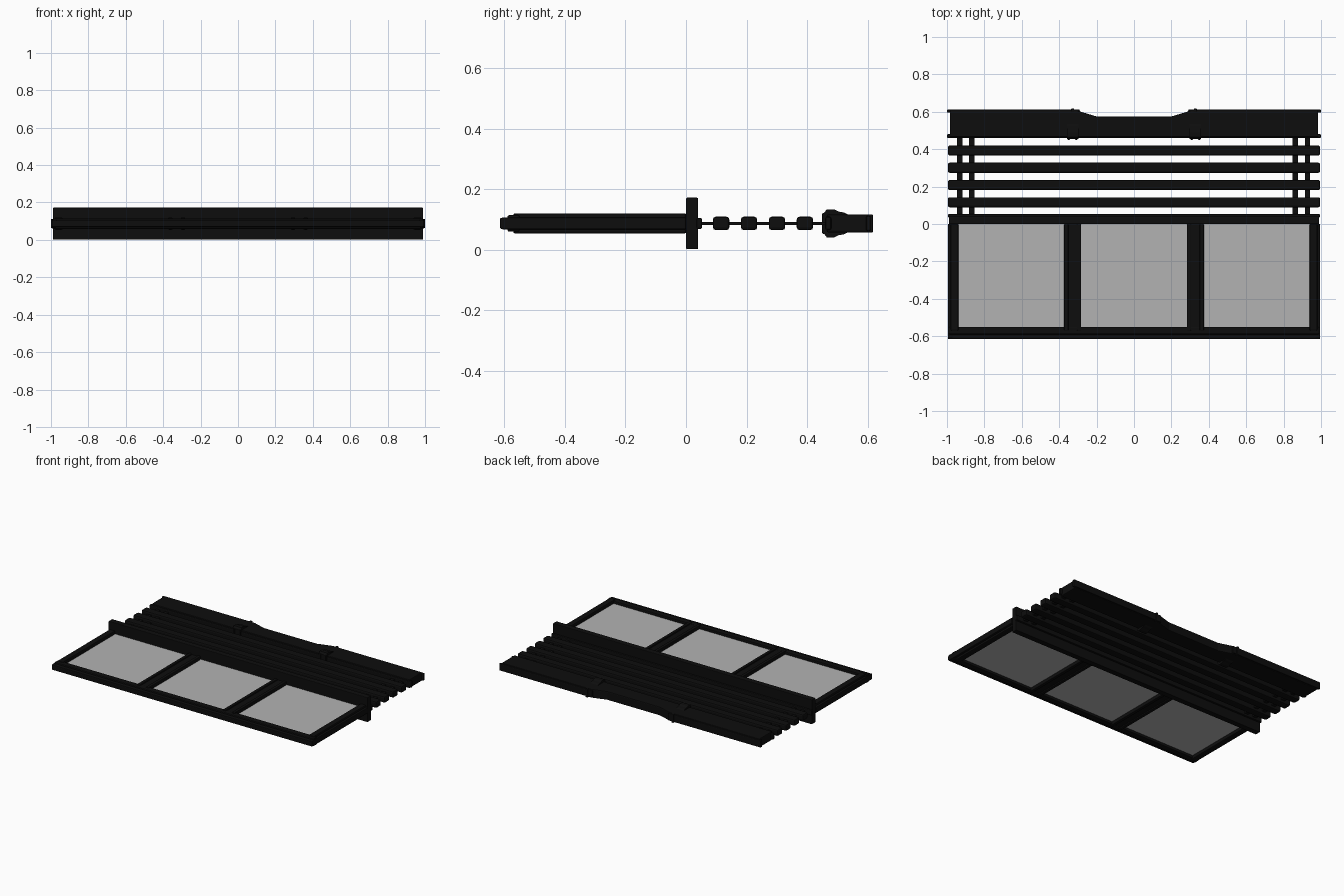
import bpy
import bmesh

if "Cube" in bpy.data.objects:
    bpy.data.objects.remove(bpy.data.objects["Cube"], do_unlink=True)

MID = 0.087  # height of the middle plane


def material(name, colour):
    mat = bpy.data.materials.new(name)
    mat.use_nodes = True
    mat.diffuse_color = colour
    bsdf = next(n for n in mat.node_tree.nodes if n.type == "BSDF_PRINCIPLED")
    bsdf.inputs["Base Color"].default_value = colour
    return mat


BLACK = material("black paint", (0.004, 0.004, 0.004, 1))
GREY = material("grey glass", (0.45, 0.45, 0.45, 1))


def finish(name, bm, mat, bevel):
    bmesh.ops.recalc_face_normals(bm, faces=bm.faces)
    mesh = bpy.data.meshes.new(name)
    bm.to_mesh(mesh)
    bm.free()
    mesh.materials.append(mat)
    obj = bpy.data.objects.new(name, mesh)
    bpy.context.collection.objects.link(obj)
    if bevel:
        mod = obj.modifiers.new("soft edges", "BEVEL")
        mod.width = bevel
        mod.segments = 2
    return obj


def box(name, x, y, height, mat=BLACK, bevel=0.0):
    """Box between two x and two y limits, centred on the middle plane."""
    bm = bmesh.new()
    bmesh.ops.create_cube(bm, size=1)
    for v in bm.verts:
        v.co.x = sum(x) / 2 + v.co.x * (x[1] - x[0])
        v.co.y = sum(y) / 2 + v.co.y * (y[1] - y[0])
        v.co.z = MID + v.co.z * height
    return finish(name, bm, mat, bevel)


def prism(name, points, offset, bevel=0.0):
    """Extrude a closed outline along the offset."""
    bm = bmesh.new()
    face = bm.faces.new([bm.verts.new(p) for p in points])
    new = bmesh.ops.extrude_face_region(bm, geom=[face])["geom"]
    bmesh.ops.translate(bm, vec=offset,
                        verts=[g for g in new if isinstance(g, bmesh.types.BMVert)])
    return finish(name, bm, BLACK, bevel)


# Lower frame: stepped bottom rail, side stiles and grooved mullions
box("bottom_rail", (-0.99, 0.99), (-0.59, -0.55), 0.055, bevel=0.006)
box("bottom_rail_lip", (-0.995, 0.995), (-0.615, -0.585), 0.036, bevel=0.005)
for side, label in ((-1, "right"), (1, "left")):
    box(f"{label}_stile", sorted((side * 0.938, side * 0.98)), (-0.57, 0.0), 0.066, bevel=0.006)
    box(f"{label}_stile_edge", sorted((side * 0.97, side * 0.995)), (-0.61, 0.0), 0.04, bevel=0.005)
    cx = side * 0.328
    box(f"{label}_mullion_core", (cx - 0.027, cx + 0.027), (-0.57, 0.0), 0.05)
    for edge in (-1, 1):
        ex = cx + edge * 0.034
        box(f"{label}_mullion_bar", (ex - 0.011, ex + 0.011), (-0.57, 0.0), 0.066, bevel=0.004)

# Glass panes
for i, cx in enumerate((-0.655, 0, 0.65)):
    box(f"pane_{i + 1}", (cx - 0.295, cx + 0.295), (-0.56, 0.01), 0.02, GREY)

# Tall middle rail with its socket strip
box("middle_rail", (-0.99, 0.99), (0.0, 0.04), 0.17, bevel=0.004)
box("middle_rail_strip", (-0.995, 0.995), (0.035, 0.053), 0.036, bevel=0.005)

# Slats carried on flat straps
for i in range(4):
    cy = 0.116 + i * 0.0923
    box(f"slat_{i + 1}", (-0.995, 0.995), (cy - 0.027, cy + 0.027), 0.044, bevel=0.009)
for cx in (-0.932, -0.867, 0.862, 0.927):
    box("strap", (cx - 0.014, cx + 0.014), (0.04, 0.48), 0.01)

# Hand rail with a shallow dip along its middle
low, high = MID - 0.03, MID + 0.03
outline = [(-0.985, 0.465), (0.985, 0.465), (0.985, 0.605), (0.3, 0.605),
           (0.2, 0.575), (-0.2, 0.575), (-0.3, 0.605), (-0.985, 0.605)]
prism("hand_rail", [(x, y, low) for x, y in outline], (0, 0, high - low), 0.006)
box("hand_rail_front_lip", (-1, 1), (0.46, 0.48), 0.044, bevel=0.006)
for side, label in ((-1, "right"), (1, "left")):
    box(f"{label}_hand_rail_back_lip", sorted((side * 0.29, side)), (0.595, 0.612), 0.05, bevel=0.005)

# Rounded brackets clasping the hand rail
half = [(0.455, 0.033), (0.465, 0.046), (0.49, 0.046), (0.505, 0.039), (0.522, 0.036), (0.545, 0.025)]
section = [(y, MID + z) for y, z in half] + [(y, MID - z) for y, z in reversed(half)]
for side, label in ((-1, "right"), (1, "left")):
    cx = side * 0.328
    prism(f"{label}_bracket", [(cx - 0.03, y, z) for y, z in section], (0.06, 0, 0))
    for edge in (-1, 1):
        ex = cx + edge * 0.02
        box(f"{label}_bracket_tab", (ex - 0.007, ex + 0.007), (0.45, 0.5), 0.07, bevel=0.004)
    box(f"{label}_bracket_pin", (cx - 0.008, cx + 0.008), (0.58, 0.618), 0.06, bevel=0.004)
